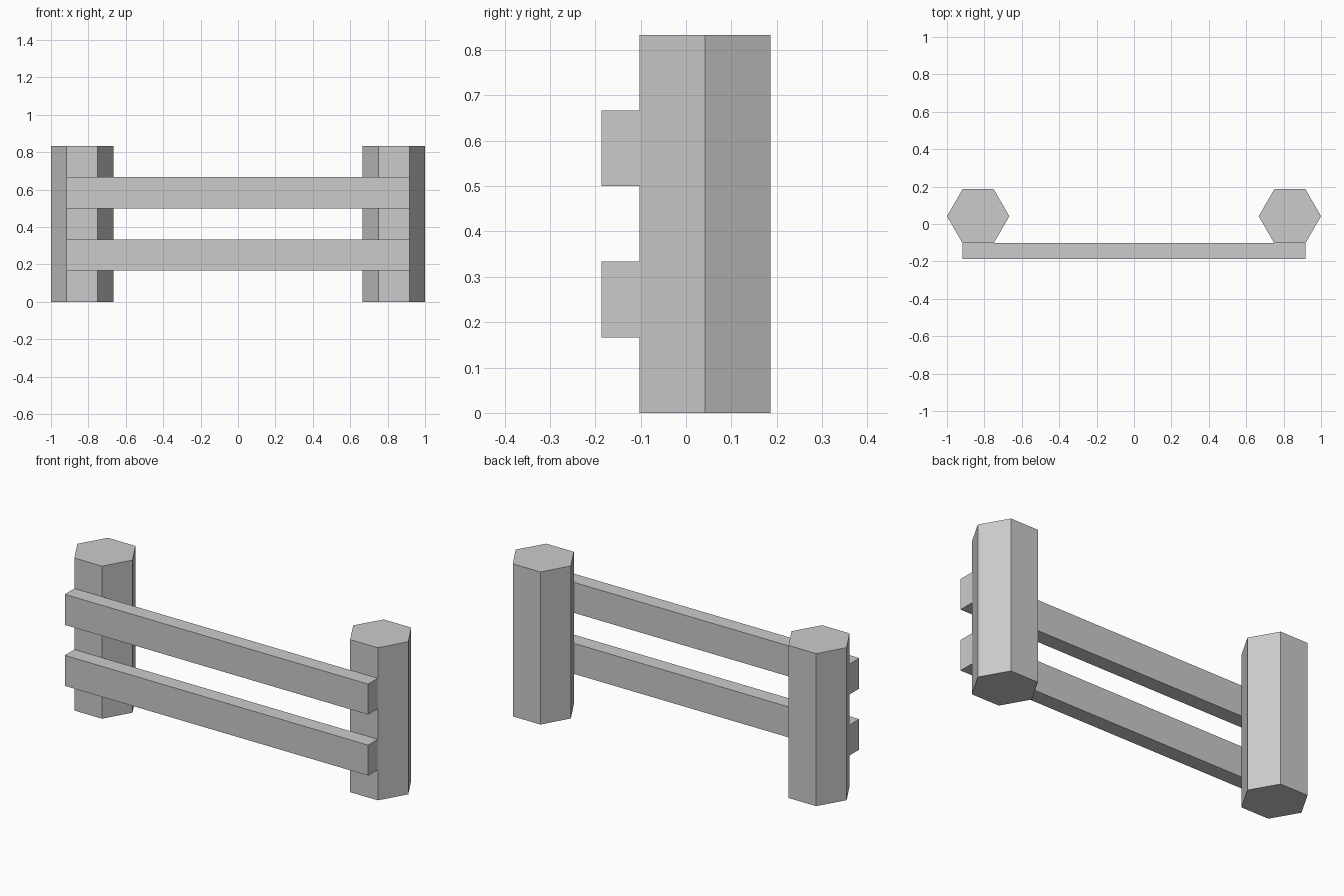
import bpy
from math import pi, sqrt

if "Cube" in bpy.data.objects:
    bpy.data.objects.remove(bpy.data.objects["Cube"])

R = 1 / 6                      # post radius
H = 5 / 6                      # post height
APOTHEM = R * sqrt(3) / 2
RAIL_T = 1 / 12                # rail thickness
DEPTH = 2 * APOTHEM + RAIL_T
FRONT = -DEPTH / 2


def apply_transform(name):
    ob = bpy.context.object
    ob.name = name
    ob.data.name = name
    bpy.ops.object.transform_apply(location=False, rotation=True, scale=True)


# Hexagonal posts, flat side facing the rails
for side, sx in (("left", -1), ("right", 1)):
    bpy.ops.mesh.primitive_cylinder_add(
        vertices=6, radius=R, depth=H, rotation=(0, 0, pi / 6),
        location=(sx * (1 - R), DEPTH / 2 - APOTHEM, H / 2))
    apply_transform(f"{side}_post")

# Horizontal rails fixed to the front of the posts
for level, z in (("lower", 0.25), ("upper", 7 / 12)):
    bpy.ops.mesh.primitive_cube_add(size=1, location=(0, FRONT + RAIL_T / 2, z))
    bpy.context.object.scale = (2 * (1 - R / 2), RAIL_T, 1 / 6)
    apply_transform(f"{level}_rail")
